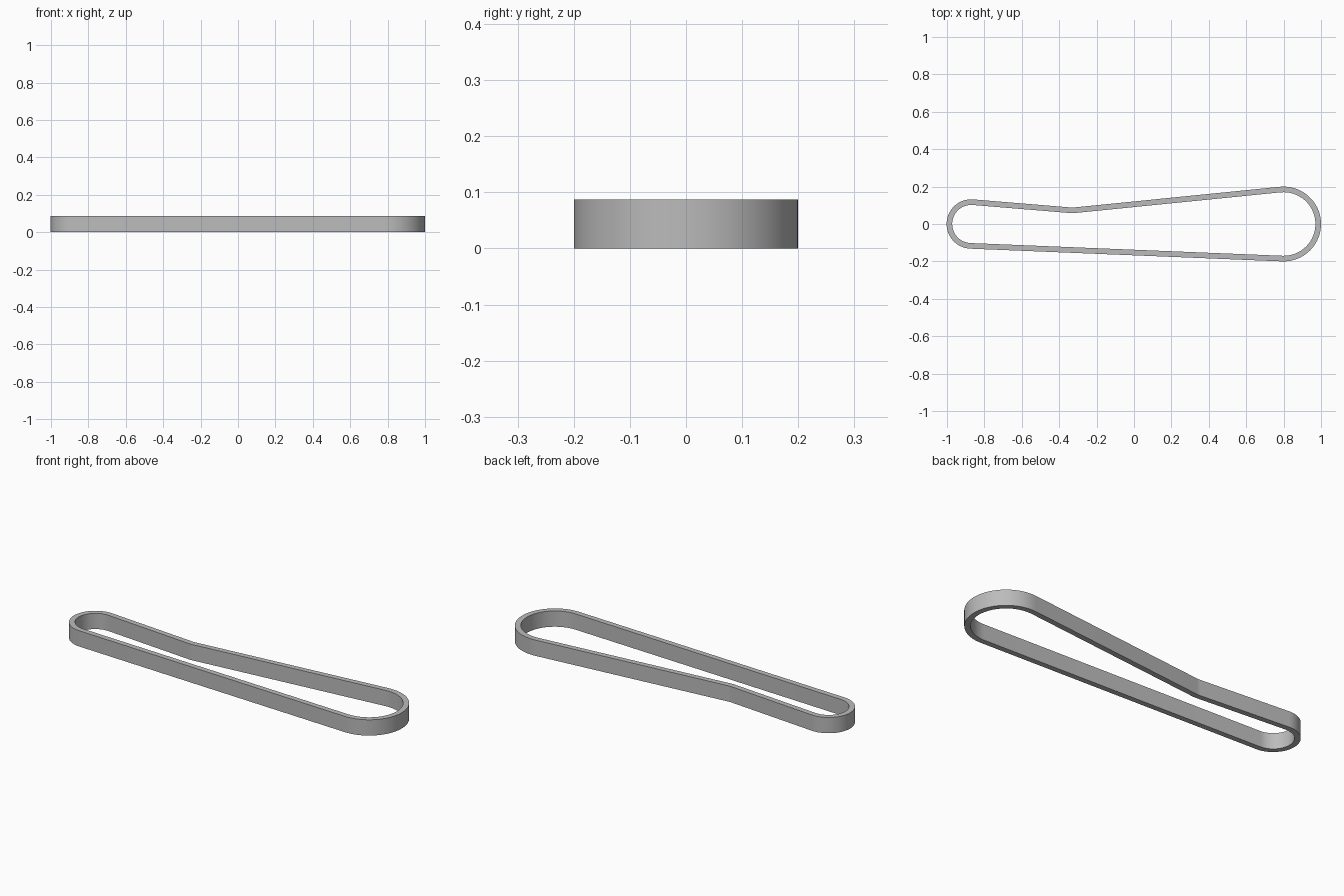
import bpy, bmesh, math
from mathutils import Vector

cube = bpy.data.objects.get("Cube")
if cube:
    bpy.data.objects.remove(cube, do_unlink=True)

HEIGHT = 0.087
HALF = 0.015   # half of the band thickness

# Pulleys the band wraps, counterclockwise: centre, centreline radius, arc steps.
# A negative radius presses on the band from outside.
pulleys = [
    (Vector((-0.87, 0)), 0.117, 32),
    (Vector((0.8, 0)), 0.185, 32),
    (Vector((-0.33, 0.19)), -0.117, 6),
]


def tangent_angle(a, b):
    """Direction of the outward normal on the straight run from a to b."""
    d = b[0] - a[0]
    return math.atan2(d.y, d.x) - math.acos((a[1] - b[1]) / d.length)


# Path stations: centre, radius and outward normal
stations = []
count = len(pulleys)
for i, p in enumerate(pulleys):
    start = tangent_angle(pulleys[i - 1], p)
    end = tangent_angle(p, pulleys[(i + 1) % count])
    turn = (end - start) % math.tau
    if p[1] < 0:
        turn -= math.tau
    for k in range(p[2] + 1):
        ang = start + turn * k / p[2]
        stations.append((p[0], p[1], Vector((math.cos(ang), math.sin(ang)))))

# Sweep the rectangular section along the closed path
bm = bmesh.new()
section = [(HALF, 0), (HALF, HEIGHT), (-HALF, HEIGHT), (-HALF, 0)]
rings = []
for c, r, n in stations:
    rings.append([bm.verts.new((*(c + n * (r + off)), z)) for off, z in section])
for i, ring in enumerate(rings):
    prev = rings[i - 1]
    for k in range(4):
        j = (k + 1) % 4
        bm.faces.new((prev[k], ring[k], ring[j], prev[j]))
bmesh.ops.recalc_face_normals(bm, faces=bm.faces)

mesh = bpy.data.meshes.new("drive_belt")
bm.to_mesh(mesh)
bm.free()
belt = bpy.data.objects.new("drive_belt", mesh)
bpy.context.collection.objects.link(belt)

# Grey material
grey = bpy.data.materials.new("belt_grey")
grey.use_nodes = True
color = (0.5, 0.5, 0.5, 1)
grey.diffuse_color = color
grey.node_tree.nodes["Principled BSDF"].inputs["Base Color"].default_value = color
mesh.materials.append(grey)

# Smooth curves with sharp rims
bpy.ops.object.select_all(action="DESELECT")
belt.select_set(True)
bpy.context.view_layer.objects.active = belt
bpy.ops.object.shade_smooth_by_angle(angle=math.radians(30))
